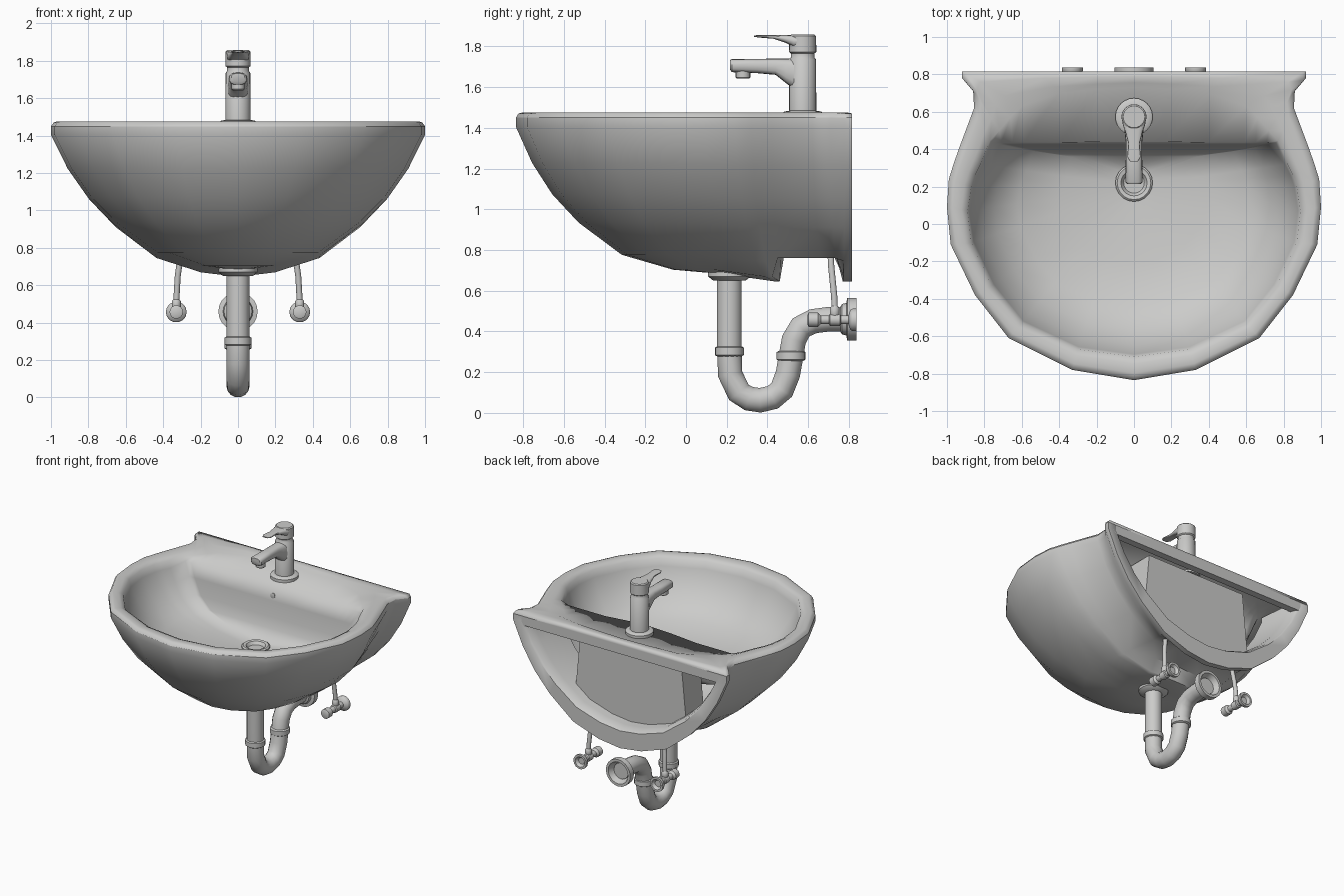
import bpy, bmesh
from math import sin, cos, pi, radians
from mathutils import Vector

if "Cube" in bpy.data.objects:
    bpy.data.objects.remove(bpy.data.objects["Cube"])

grey = bpy.data.materials.new("ceramic_grey")
grey.use_nodes = True
grey.diffuse_color = (0.6, 0.6, 0.59, 1)
grey.node_tree.nodes["Principled BSDF"].inputs["Base Color"].default_value = (0.6, 0.6, 0.59, 1)


def loft(name, rings, closed=True, caps=False, fix=False, angle=40):
    """Skin a list of equal-length point rings."""
    bm = bmesh.new()
    rows = [[bm.verts.new(p) for p in ring] for ring in rings]
    n = len(rows[0])
    for a, b in zip(rows, rows[1:]):
        for i in range(n if closed else n - 1):
            j = (i + 1) % n
            bm.faces.new((a[i], a[j], b[j], b[i]))
    if caps:
        bm.faces.new(rows[0])
        bm.faces.new(rows[-1])
    bmesh.ops.remove_doubles(bm, verts=bm.verts, dist=0.0005)
    bmesh.ops.dissolve_degenerate(bm, edges=bm.edges, dist=0.0005)
    if fix:
        bmesh.ops.recalc_face_normals(bm, faces=bm.faces)
    mesh = bpy.data.meshes.new(name)
    bm.to_mesh(mesh)
    bm.free()
    mesh.materials.append(grey)
    obj = bpy.data.objects.new(name, mesh)
    bpy.context.collection.objects.link(obj)
    bpy.ops.object.select_all(action='DESELECT')
    obj.select_set(True)
    bpy.context.view_layer.objects.active = obj
    bpy.ops.object.shade_smooth_by_angle(angle=radians(angle))
    return obj


def lathe(name, profile, at, axis="z", n=20):
    """Revolve (radius, height) pairs round z or y through a point."""
    rings = []
    for r, h in profile:
        ring = []
        for k in range(n):
            c, s = r * cos(2 * pi * k / n), r * sin(2 * pi * k / n)
            ring.append(Vector(at) + Vector((c, s, h) if axis == "z" else (c, h, s)))
        rings.append(ring)
    return loft(name, rings, caps=True, fix=True)


def tube(name, path, radius, n=14):
    """Round tube along a path that runs mostly in the y-z plane."""
    pts = [Vector(p) for p in path]
    rings = []
    for i, p in enumerate(pts):
        t = (pts[min(i + 1, len(pts) - 1)] - pts[max(i - 1, 0)]).normalized()
        up = Vector((1, 0, 0)).cross(t).normalized()
        side = t.cross(up)
        rings.append([p + radius * (side * cos(2 * pi * k / n) + up * sin(2 * pi * k / n))
                      for k in range(n)])
    return loft(name, rings, caps=True, fix=True, angle=50)


def sections(name, data, n=16, power=0.7):
    """Rounded bar along y from (y, z centre, half width, half height)."""
    def sq(v):
        return abs(v) ** power * (1 if v > 0 else -1)
    rings = [[(rx * sq(cos(2 * pi * k / n)), y, z + rz * sq(sin(2 * pi * k / n)))
              for k in range(n)] for y, z, rx, rz in data]
    return loft(name, rings, caps=True, fix=True)


def block(name, levels, y0, y1):
    """Box between two depths, from (half width, z) levels."""
    rings = [[(-w, y0, z), (w, y0, z), (w, y1, z), (-w, y1, z)] for w, z in levels]
    return loft(name, rings, caps=True, fix=True)


def mirrored(half):
    """Complete a half ring that starts and ends on x = 0."""
    return half + [(-x, y, z) for x, y, z in half[-2:0:-1]]


# Outer shell: rim outline (x, y) and the keel point (y, z) below it
sides = [(.92, .815, .815, .645), (.92, .78, .77, .645), (.86, .71, .75, .646),
         (.855, .62, .70, .646), (.93, .42, .48, .646), (.965, .32, .46, .645),
         (.99, .24, .44, .645), (1.0, .09, .30, .665), (.98, -.11, .22, .68),
         (.85, -.38, .2, .68), (.67, -.61, .2, .68), (.33, -.78, .2, .68),
         (0, -.835, .2, .68)]
# Back flange face and the lining of the hollow behind the bowl
lining = [(.78, .47, .50, .80), (.81, .74, .74, .80), (.835, .80, .80, .79),
          (.85, .815, .815, .78)]
columns = lining + sides
columns += [(-x, y, ky, kz) for x, y, ky, kz in columns[-2::-1]]
curve = [(1, 1), (1, .94), (.91, .71), (.80, .51), (.66, .33), (.44, .125), (.2, .03), (0, 0)]
RIM = 1.45
NOTCH = 0.76


def shell_point(x, y, keel_y, keel_z, r, f):
    z = keel_z + (RIM - keel_z) * f
    if keel_z == .646:  # these columns are cut flat under the notch
        z = max(z, NOTCH)
    return (x * r, keel_y + (y - keel_y) * r ** .85, z)


loft("basin_shell", [[shell_point(*c, r, f) for c in columns] for r, f in curve],
     closed=False, angle=50)

# Rim, tap deck and bowl in one skin
outline = [(0, .815), (.2, .815), (.5, .815)] + [(x, y) for x, y, _, _ in sides]
mouth = [(0, .73), (.2, .72), (.4, .70), (.6, .63), (.66, .57), (.72, .50), (.77, .445),
         (.82, .32), (.85, .26), (.87, .2), (.89, .07), (.87, -.1), (.76, -.33),
         (.6, -.53), (.3, -.67), (0, -.71)]
BACK = 7  # leading columns that belong to the tap deck


def bowl_ring(k, z, back_y, back_z):
    return [(x * k, back_y, back_z) if i < BACK else (x * k, .2 + (y - .2) * k, z)
            for i, (x, y) in enumerate(mouth)]


lip = bowl_ring(.985, 1.40, .435, 1.425)
lip[0] = (0, .44, 1.45)
lip[1] = (.17, .44, 1.445)
last = len(mouth) - 1
drain_edge = [(.09 * sin(pi * i / last), .22 + .09 * cos(pi * i / last), 1.035)
              for i in range(last + 1)]
drain_edge[0], drain_edge[-1] = (0, .31, 1.035), (0, .13, 1.035)
halves = [
    [(x, y, RIM) for x, y in outline],
    [(x * .985, y if y > .8 else y * .985, 1.47) for x, y in outline],
    [(a * .7 + x * .3, b * .7 + y * .3, 1.476) for (a, b), (x, y) in zip(outline, mouth)],
    [(a * .3 + x * .7, b * .3 + y * .7, 1.472) for (a, b), (x, y) in zip(outline, mouth)],
    [(x, y, 1.455) for x, y in mouth],
    lip,
    bowl_ring(.93, 1.30, .425, 1.32),
    bowl_ring(.84, 1.19, .41, 1.20),
    bowl_ring(.70, 1.11, .39, 1.12),
    bowl_ring(.44, 1.06, .36, 1.065),
    drain_edge,
]
loft("bowl_and_rim", [mirrored(h)[::-1] for h in halves], angle=120)
lathe("overflow_hole", [(.014, -.004), (.02, -.002), (.02, .004)], (0, .427, 1.36), "y", 12)

# Back rail and the moulded box behind the bowl
block("back_rail", [(.86, 1.38), (.90, 1.45)], .76, .815)
block("bowl_back", [(.40, .80), (.48, .90), (.43, 1.42)], .46, .68)

# Drain ring
lathe("drain_ring", [(.07, -.02), (.10, -.01), (.10, .008), (.09, .016), (.07, .012), (.055, -.01)],
      (0, .22, 1.04))

# Trap pipe with collars and wall flange
tube("trap_pipe", [(0, y, z) for y, z in
                   ((.213, .68), (.213, .3), (.217, .19), (.26, .1), (.31, .07), (.364, .062),
                    (.425, .076), (.47, .113), (.5, .19), (.516, .28), (.53, .36), (.565, .42),
                    (.625, .45), (.70, .46), (.80, .46))], .062)
lathe("shell_outlet", [(.08, -.03), (.105, -.01), (.105, .02)], (0, .213, .68))
for y, z in ((.213, .302), (.516, .28)):
    lathe("pipe_collar", [(.06, -.025), (.071, -.018), (.071, .018), (.06, .025)], (0, y, z))
lathe("wall_flange", [(.06, -.08), (.075, -.07), (.08, -.05), (.105, -.045), (.105, 0),
                      (.085, 0), (.06, -.06)], (0, .837, .46), "y")

# Supply valves and hoses, one each side
for s in (1, -1):
    x = .33 * s
    lathe("valve_body", [(.025, -.24), (.036, -.235), (.036, -.19), (.022, -.175), (.022, -.135),
                         (.03, -.13), (.03, -.08), (.022, -.075), (.022, -.04), (.05, -.03),
                         (.056, -.02), (.056, 0), (.04, 0), (.025, -.02)],
          (x, .837, .457), "y", 14)
    lathe("valve_nut", [(.02, 0), (.024, .01), (.024, .04), (.016, .05)], (x, .73, .475), n=10)
    tube("supply_hose", [(.33 * s, .73, .5), (.327 * s, .728, .57), (.322 * s, .72, .65),
                         (.312 * s, .713, .72), (.305 * s, .71, .78)], .016, 10)

# Mixer tap
lathe("tap_base", [(.10, -.03), (.10, .003), (.09, .01), (.066, .014)], (0, .573, 1.47), n=24)
lathe("tap_body", [(.067, 1.45), (.066, 1.735), (.058, 1.745), (.058, 1.765), (.067, 1.772),
                   (.066, 1.85), (.058, 1.857)], (0, .573, 0), n=24)
sections("tap_spout", [(.215, 1.71, .036, .022), (.225, 1.705, .046, .032),
                       (.35, 1.703, .044, .035), (.44, 1.70, .044, .04),
                       (.49, 1.68, .05, .06), (.53, 1.665, .055, .075)])
lathe("tap_nozzle", [(.03, 1.642), (.036, 1.648), (.036, 1.69)], (0, .28, 0), n=16)
sections("tap_lever", [(.335, 1.85, .022, .004), (.36, 1.849, .036, .006),
                       (.43, 1.846, .03, .009), (.49, 1.836, .045, .019),
                       (.53, 1.825, .06, .03), (.58, 1.825, .062, .03)])
